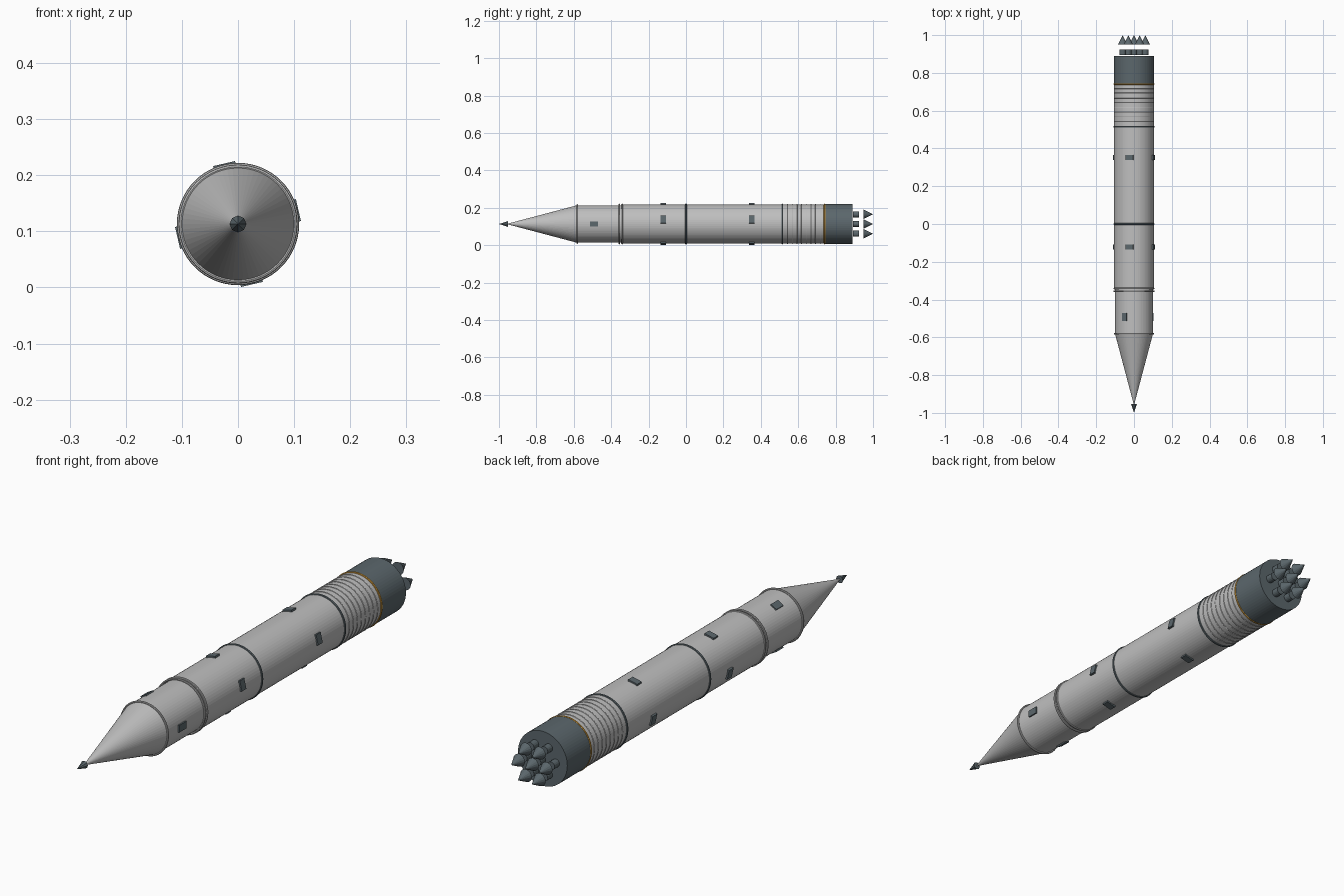
import bpy
from math import pi, radians, sin, cos
from mathutils import Matrix

cube = bpy.data.objects.get("Cube")
if cube:
    bpy.data.objects.remove(cube)

AXIS = 0.113   # height of the rocket's centre line


def material(name, r, g, b):
    m = bpy.data.materials.new(name)
    m.use_nodes = True
    m.diffuse_color = (r, g, b, 1)
    m.node_tree.nodes["Principled BSDF"].inputs["Base Color"].default_value = (r, g, b, 1)
    return m


grey = material("light grey", 0.52, 0.52, 0.52)
slate = material("dark slate", 0.105, 0.135, 0.15)
orange = material("orange", 0.55, 0.28, 0.04)


def finish(name, mat, smooth=False):
    ob = bpy.context.object
    ob.name = ob.data.name = name
    ob.data.materials.append(mat)
    if smooth:
        bpy.ops.object.shade_smooth_by_angle(angle=radians(40))
    return ob


def tube(name, mat, y0, y1, r0, r1, x=0, z=0, sides=64):
    """Cylinder or cone along y; r0 is the radius at y0 and r1 at y1."""
    bpy.ops.mesh.primitive_cone_add(vertices=sides, radius1=r1, radius2=r0, depth=y1 - y0,
                                    location=(x, (y0 + y1) / 2, AXIS + z),
                                    rotation=(pi / 2, 0, 0))
    return finish(name, mat)


def ring(name, mat, y, radius, thick):
    bpy.ops.mesh.primitive_torus_add(major_radius=radius, minor_radius=thick,
                                     major_segments=64, minor_segments=8,
                                     location=(0, y, AXIS), rotation=(pi / 2, 0, 0))
    return finish(name, mat, True)


def hatch(name, y, radius, angle, width, length, thick):
    """Flat plate lying on the hull at the given angle around it."""
    bpy.ops.mesh.primitive_cube_add(size=1)
    ob = finish(name, slate)
    ob.data.transform(Matrix.Diagonal((thick, length, width, 1)))
    ob.location = (radius * cos(angle), y, AXIS + radius * sin(angle))
    ob.rotation_euler = (0, -angle, 0)


# Hull sections
tube("nose_tip", slate, -1.0, -0.953, 0, 0.015, sides=8)
tube("nose_cone", grey, -0.96, -0.583, 0, 0.1)
tube("upper_stage", grey, -0.583, -0.345, 0.1, 0.1)
tube("main_body", grey, -0.347, 0.745, 0.105, 0.105)
tube("engine_section", slate, 0.745, 0.89, 0.107, 0.107)

# Joint rings
ring("nose_ring", grey, -0.581, 0.102, 0.004)
for i, y in enumerate((-0.356, -0.341)):
    ring(f"stage_ring_{i}", grey, y, 0.105, 0.004)
for i, y in enumerate((0.0, 0.515)):
    ring(f"dark_ring_{i}", slate, y, 0.104, 0.005)
ring("orange_ring", orange, 0.741, 0.104, 0.005)

# Ribs ahead of the engine section
for i in range(8):
    ring(f"rib_{i}", grey, 0.543 + i * 0.025, 0.1045, 0.0025)

# Hatches around the hull
for row, y in enumerate((-0.122, 0.352)):
    for k in range(4):
        hatch(f"body_hatch_{row}_{k}", y, 0.106, radians(13 + 90 * k), 0.04, 0.028, 0.009)
for k in range(3):
    hatch(f"upper_hatch_{k}", -0.492, 0.1, radians(120 * k), 0.028, 0.044, 0.009)

# Engine cluster: one in the centre and six around it
spots = [(0, 0)] + [(0.06 * cos(k * pi / 3), 0.06 * sin(k * pi / 3)) for k in range(6)]
for i, (x, z) in enumerate(spots):
    tube(f"engine_{i}", slate, 0.894, 0.924, 0.016, 0.016, x, z, 16)
    tube(f"nozzle_{i}", slate, 0.95, 1.0, 0.025, 0, x, z, 16)
